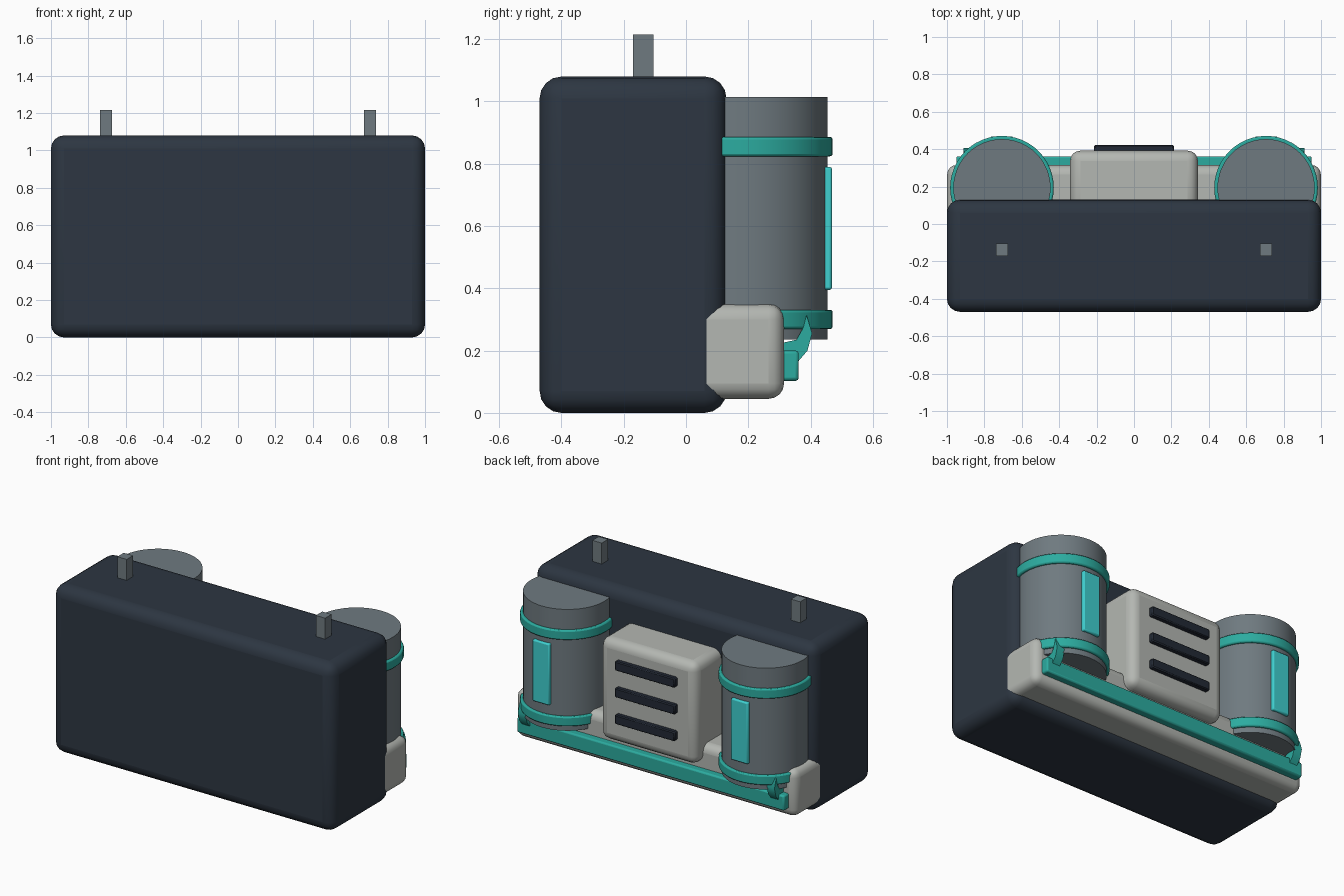
import bpy
import bmesh
import math

cube = bpy.data.objects.get("Cube")
if cube:
    bpy.data.objects.remove(cube, do_unlink=True)


def material(name, rgb):
    m = bpy.data.materials.new(name)
    m.use_nodes = True
    color = (*rgb, 1)
    m.diffuse_color = color
    m.node_tree.nodes["Principled BSDF"].inputs["Base Color"].default_value = color
    return m


NAVY = material("dark navy", (0.026, 0.037, 0.054))
BLACK = material("vent black", (0.016, 0.022, 0.035))
STEEL = material("steel gray", (0.159, 0.195, 0.216))
PALE = material("pale gray", (0.456, 0.474, 0.445))
TEAL = material("teal", (0.025, 0.41, 0.35))
CYAN = material("bright cyan", (0.05, 0.63, 0.63))


def finish(name, bm, mat, bevel=0, segments=3):
    bmesh.ops.recalc_face_normals(bm, faces=bm.faces)
    mesh = bpy.data.meshes.new(name)
    bm.to_mesh(mesh)
    bm.free()
    mesh.materials.append(mat)
    obj = bpy.data.objects.new(name, mesh)
    bpy.context.collection.objects.link(obj)
    if bevel:
        mod = obj.modifiers.new("rounded edges", "BEVEL")
        mod.width = bevel
        mod.segments = segments
        mod.limit_method = "ANGLE"
        mod.angle_limit = math.radians(50)
    bpy.ops.object.select_all(action="DESELECT")
    obj.select_set(True)
    bpy.context.view_layer.objects.active = obj
    bpy.ops.object.shade_smooth_by_angle(angle=math.radians(35))
    return obj


def box(name, mat, xs, ys, zs, bevel=0, segments=3):
    bm = bmesh.new()
    bmesh.ops.create_cube(bm, size=1)
    for v in bm.verts:
        for axis, (low, high) in enumerate((xs, ys, zs)):
            v.co[axis] = low if v.co[axis] < 0 else high
    return finish(name, bm, mat, bevel, segments)


def cylinder(name, mat, x, y, radius, zs, bevel=0):
    bm = bmesh.new()
    bmesh.ops.create_cone(bm, cap_ends=True, segments=48, radius1=radius,
                          radius2=radius, depth=zs[1] - zs[0])
    bmesh.ops.translate(bm, verts=bm.verts, vec=(x, y, sum(zs) / 2))
    return finish(name, bm, mat, bevel, 2)


def clip(name, x, width):
    # Curved hook profile in the side plane, extruded across
    profile = [(.31, .2), (.36, .165), (.39, .2), (.405, .255),
               (.387, .315), (.377, .275), (.355, .235), (.31, .225)]
    bm = bmesh.new()
    face = bm.faces.new([bm.verts.new((x - width / 2, y, z)) for y, z in profile])
    out = bmesh.ops.extrude_face_region(bm, geom=[face])
    moved = [g for g in out["geom"] if isinstance(g, bmesh.types.BMVert)]
    bmesh.ops.translate(bm, verts=moved, vec=(width, 0, 0))
    return finish(name, bm, TEAL)


# Main body, lower bumper and its trim bar
box("main_body", NAVY, (-1, 1), (-.47, .13), (0, 1.08), .07, 4)
box("bumper", PALE, (-.999, .999), (-.3, .315), (.045, .35), .05, 4)
box("bumper_trim", TEAL, (-.95, .95), (.3, .362), (.103, .2), .01, 2)

# Central vent housing with three slats
box("vent_housing", PALE, (-.342, .342), (.05, .392), (.235, .89), .055, 4)
for i in range(3):
    z = .75 - i * .172
    box(f"vent_slat_{i + 1}", BLACK, (-.213, .213), (.37, .422),
        (z - .03, z + .03), .006, 1)

# Mirrored tanks, bands, light strips, clips and top posts
for side, s in (("left", 1), ("right", -1)):
    x = s * .706
    cylinder(f"{side}_tank", STEEL, x, .194, .26, (.235, 1.015))
    for level, z in (("lower", .3), ("upper", .855)):
        cylinder(f"{side}_{level}_band", TEAL, x, .194, .277,
                 (z - .031, z + .031), .008)
    box(f"{side}_light_strip", CYAN, (x - .06, x + .06), (.41, .469),
        (.395, .79), .008, 2)
    clip(f"{side}_clip", s * .885, .055)
    box(f"{side}_post", STEEL, (x - .033, x + .033), (-.17, -.105), (1, 1.215))
